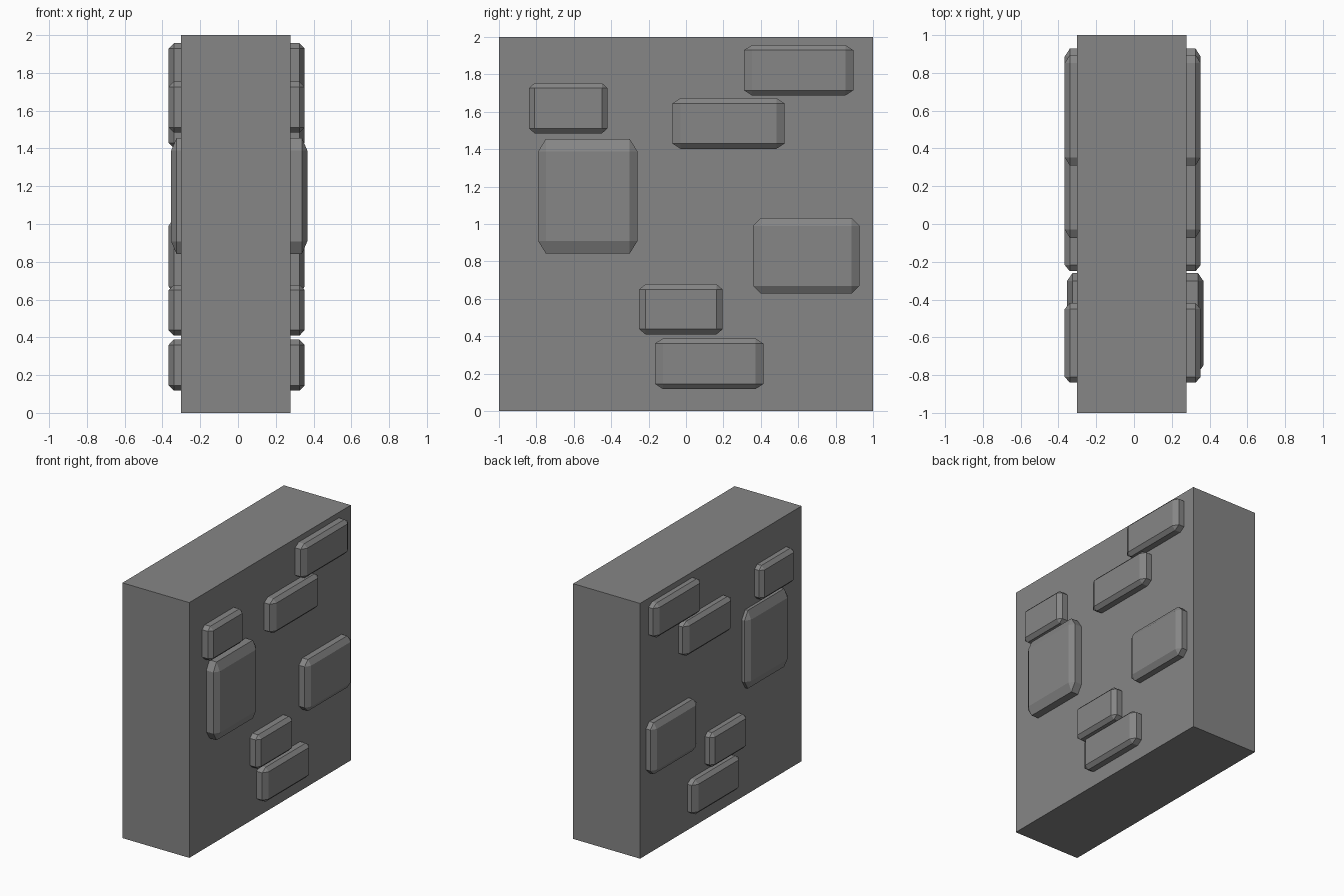
import bpy, bmesh
from mathutils import Vector

if "Cube" in bpy.data.objects:
    bpy.data.objects.remove(bpy.data.objects["Cube"])

# Dark grey stone
stone = bpy.data.materials.new("dark_stone")
stone.diffuse_color = (0.237, 0.237, 0.237, 1)
stone.use_nodes = True
stone.node_tree.nodes["Principled BSDF"].inputs["Base Color"].default_value = stone.diffuse_color


def block(name, lo, hi, bevel=0.0):
    """Box between two corners; the bevel is cut on a stock brick, then stretched to size."""
    lo, hi = Vector(lo), Vector(hi)
    stock = Vector((2.75, 1.4, 1.0))
    bm = bmesh.new()
    bmesh.ops.create_cube(bm, size=1)
    bmesh.ops.scale(bm, vec=stock, verts=bm.verts)
    if bevel:
        bmesh.ops.bevel(bm, geom=bm.edges[:], offset=bevel, segments=1,
                        profile=0.5, affect='EDGES')
    size, mid = hi - lo, (lo + hi) / 2
    for v in bm.verts:
        v.co = Vector([v.co[i] / stock[i] * size[i] for i in range(3)])
    mesh = bpy.data.meshes.new(name)
    bm.to_mesh(mesh)
    bm.free()
    mesh.materials.append(stone)
    ob = bpy.data.objects.new(name, mesh)
    ob.location = mid
    bpy.context.collection.objects.link(ob)
    return ob


# Plain wall slab
block("wall", (-0.302, -1, 0), (0.278, 1, 2))

# Bricks running through the wall and standing out on both sides: y0, y1, z0, z1
bricks = [
    (0.31, 0.895, 1.687, 1.957),
    (-0.073, 0.527, 1.402, 1.673),
    (-0.84, -0.419, 1.484, 1.754),
    (0.358, 0.928, 0.628, 1.032),
    (-0.25, 0.196, 0.41, 0.678),
    (-0.167, 0.415, 0.118, 0.388),
]
for i, (y0, y1, z0, z1) in enumerate(bricks):
    block(f"brick_{i + 1}", (-0.367, y0, z0), (0.353, y1, z1), 0.103)

# Large stone, set slightly further to the right
block("large_stone", (-0.354, -0.79, 0.842), (0.367, -0.26, 1.455), 0.108)
